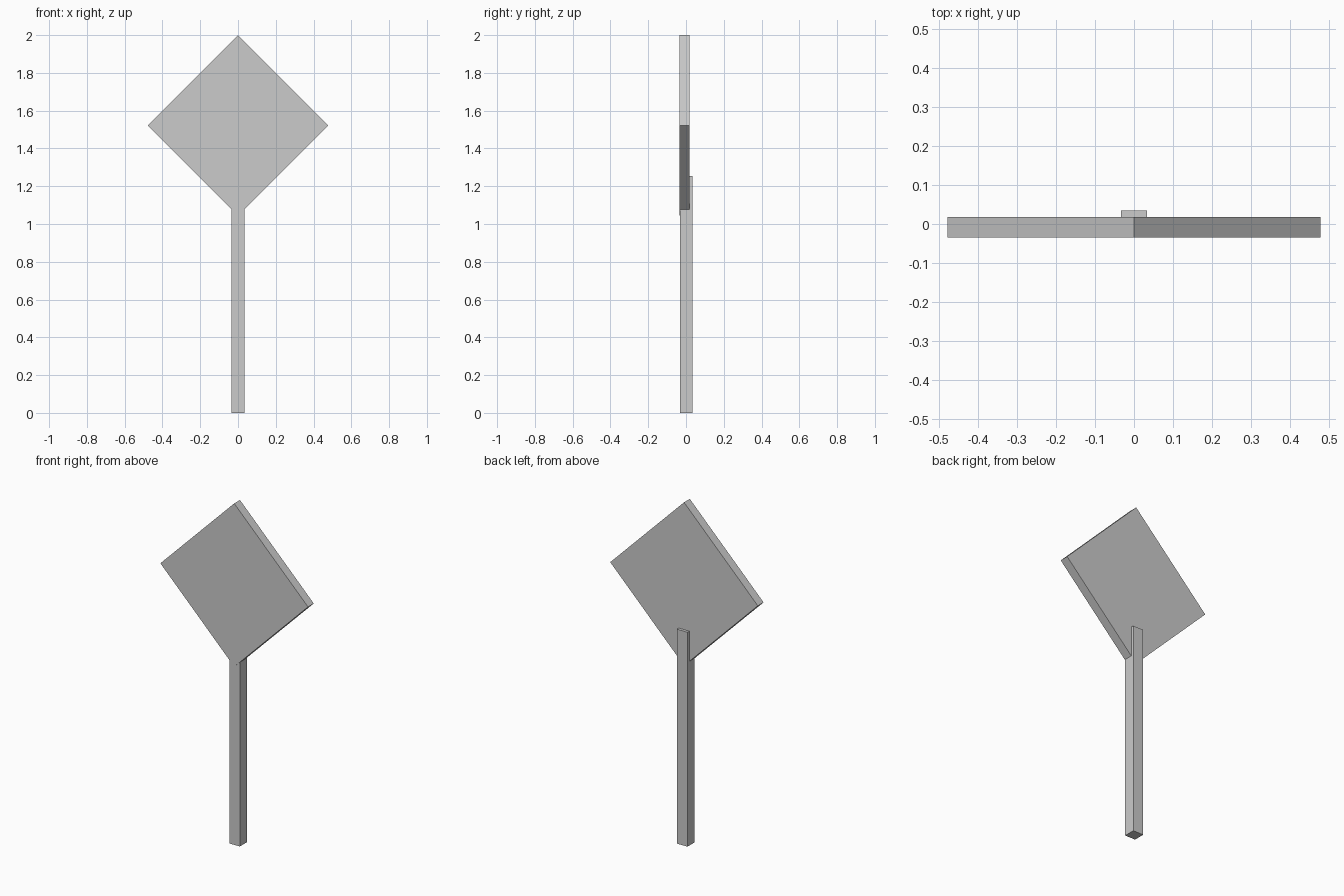
import bpy
import math

if "Cube" in bpy.data.objects:
    bpy.data.objects.remove(bpy.data.objects["Cube"])


def box(name, size, center, tilt=0.0):
    """Add a box of given size, optionally rotated about the y axis."""
    bpy.ops.mesh.primitive_cube_add(size=1, location=center, rotation=(0, tilt, 0))
    obj = bpy.context.object
    obj.name = name
    obj.scale = size
    bpy.ops.object.transform_apply(location=False, rotation=True, scale=True)
    return obj


# Square post standing on the ground, reaching up behind the panel
post_top = 1.255
box("post", (0.068, 0.067, post_top), (0, 0.0015, post_top / 2))

# Diamond panel: a square plate standing on its corner
half_diagonal = 0.478
side = half_diagonal * math.sqrt(2)
box("sign_panel", (side, 0.053, side), (0, -0.0085, 2 - half_diagonal), math.radians(45))
